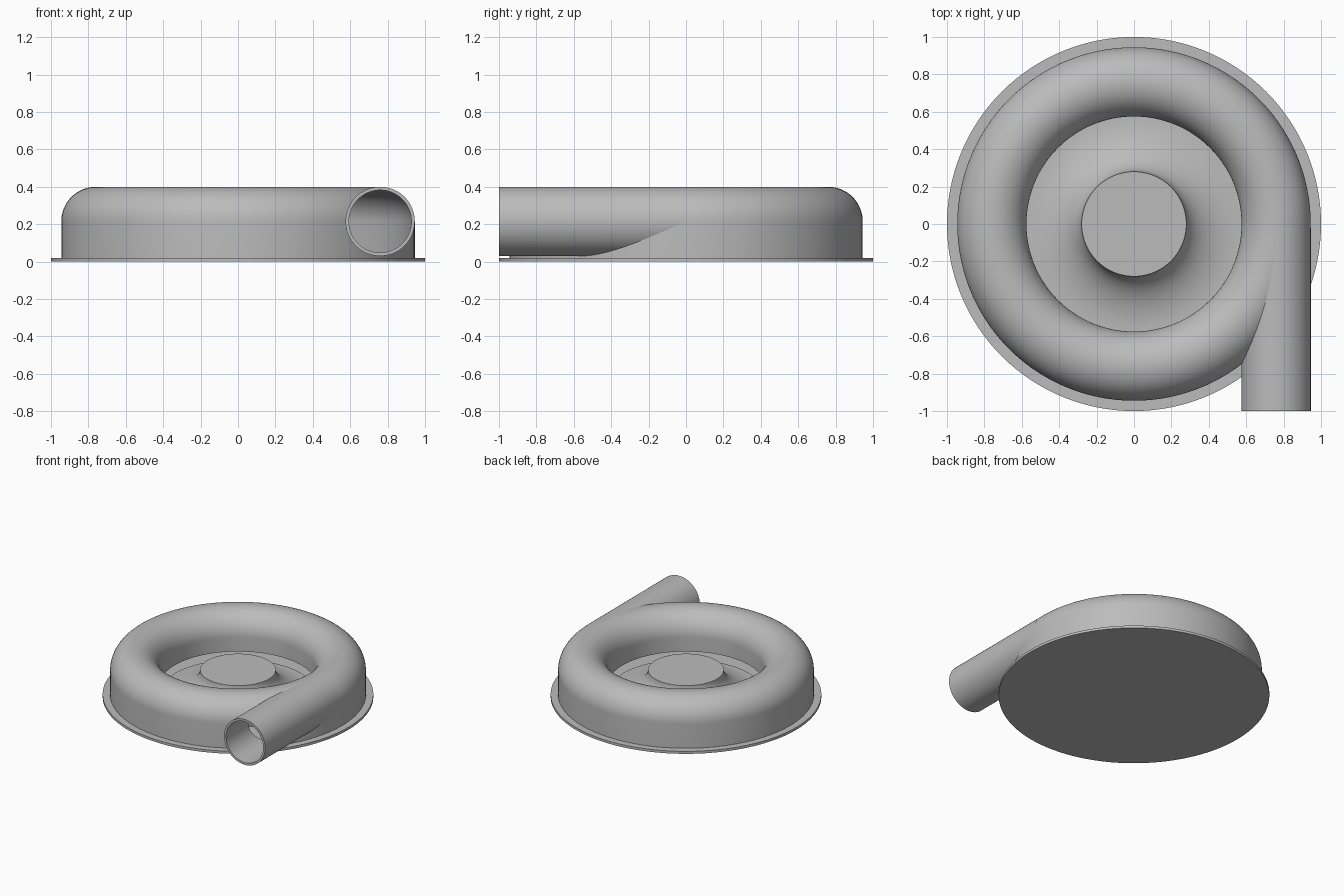
import bpy, bmesh, math
from mathutils import Matrix

cube = bpy.data.objects.get("Cube")
if cube:
    bpy.data.objects.remove(cube, do_unlink=True)

grey = bpy.data.materials.new("plain grey")
grey.use_nodes = True
colour = (0.5, 0.5, 0.5, 1)
grey.diffuse_color = colour
grey.node_tree.nodes["Principled BSDF"].inputs["Base Color"].default_value = colour

SEG = 128
TUBE_X, TUBE_Z, OUTER, WALL = 0.76, 0.215, 0.185, 0.017
INNER = OUTER - WALL
BASE_TOP = 0.02
LIP_Z = 0.1


def finish(name, bm):
    bmesh.ops.recalc_face_normals(bm, faces=bm.faces)
    mesh = bpy.data.meshes.new(name)
    bm.to_mesh(mesh)
    bm.free()
    mesh.materials.append(grey)
    obj = bpy.data.objects.new(name, mesh)
    bpy.context.collection.objects.link(obj)
    return obj


def lathe(name, profile, closed=True):
    """Revolve (radius, height) points around z."""
    bm = bmesh.new()
    verts = [bm.verts.new((r, 0, z)) for r, z in profile]
    edges = [bm.edges.new(pair) for pair in zip(verts, verts[1:])]
    if closed:
        edges.append(bm.edges.new((verts[-1], verts[0])))
    bmesh.ops.spin(bm, geom=verts + edges, axis=(0, 0, 1), cent=(0, 0, 0),
                   angle=math.tau, steps=SEG, use_merge=True)
    bmesh.ops.remove_doubles(bm, verts=bm.verts, dist=1e-5)
    return finish(name, bm)


def cylinder(name, radius, y0, y1):
    """Solid rod along y at the tube centre."""
    bm = bmesh.new()
    place = Matrix.Translation((TUBE_X, (y0 + y1) / 2, TUBE_Z)) @ Matrix.Rotation(math.pi / 2, 4, "X")
    bmesh.ops.create_cone(bm, cap_ends=True, segments=96, radius1=radius,
                          radius2=radius, depth=y1 - y0, matrix=place)
    return finish(name, bm)


def arch(radius, steps=32):
    """Half circle over the tube centre, from the inner to the outer side."""
    return [(TUBE_X - radius * math.cos(math.pi * i / steps),
             TUBE_Z + radius * math.sin(math.pi * i / steps)) for i in range(steps + 1)]


def cut(obj, cutter):
    mod = obj.modifiers.new("cut", "BOOLEAN")
    mod.operation = "DIFFERENCE"
    mod.solver = "EXACT"
    mod.object = cutter
    cutter.hide_render = True
    cutter.hide_viewport = True


def apply_and_smooth(obj):
    bpy.ops.object.select_all(action="DESELECT")
    obj.select_set(True)
    bpy.context.view_layer.objects.active = obj
    for mod in list(obj.modifiers):
        bpy.ops.object.modifier_apply(modifier=mod.name)
    bpy.ops.object.shade_smooth_by_angle(angle=math.radians(30))


# Base plate with the flared hub rising from it
HUB_R, HUB_Z, FLARE_R, FLARE_Z = 0.28, 0.22, 0.575, 0.035
flare = []
for i in range(25):
    a = math.pi / 2 * i / 24
    flare.append((FLARE_R - (FLARE_R - HUB_R) * math.cos(a),
                  HUB_Z - (HUB_Z - FLARE_Z) * math.sin(a)))
base = lathe("base_and_hub", [(0, 0), (1, 0), (1, BASE_TOP), (FLARE_R, BASE_TOP)]
             + flare[::-1] + [(0, HUB_Z)], closed=False)

# Ring casing: arched shell, open below the inner lip
outside, inside = arch(OUTER), arch(INNER)
casing = lathe("ring_casing", [(outside[0][0], LIP_Z)] + outside
               + [(outside[-1][0], BASE_TOP), (inside[-1][0], BASE_TOP)]
               + inside[::-1] + [(inside[0][0], LIP_Z)])

# Outlet pipe leaving the ring at a tangent
pipe = cylinder("outlet_pipe", OUTER, -1, -0.02)

# Helpers that open the pipe into the ring
bore = cylinder("bore_cutter", INNER - 0.001, -1.1, -0.04)
long_bore = cylinder("pipe_bore_cutter", INNER - 0.001, -1.1, 0.1)
cavity = lathe("cavity_cutter", [(inside[0][0], 0)] + inside + [(inside[-1][0], 0)])
cut(casing, bore)
cut(pipe, long_bore)
cut(pipe, cavity)

for part in (base, casing, pipe):
    apply_and_smooth(part)
for helper in (bore, long_bore, cavity):
    bpy.data.objects.remove(helper, do_unlink=True)
